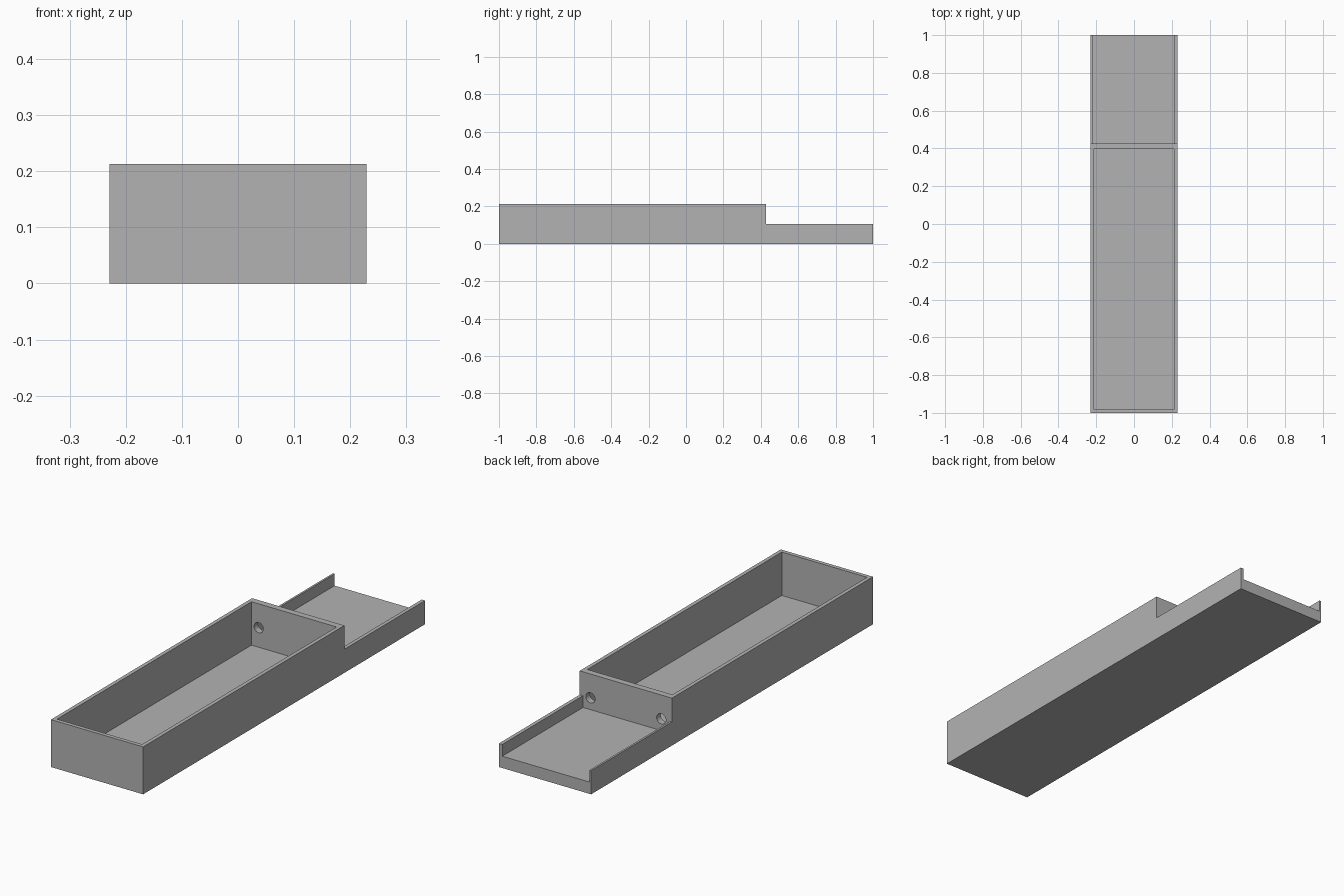
import bpy
import bmesh
from math import pi
from mathutils import Matrix, Vector

if "Cube" in bpy.data.objects:
    bpy.data.objects.remove(bpy.data.objects["Cube"], do_unlink=True)

HALF_W = 0.229      # half the outer width
TOP = 0.213         # tray height
RAIL_TOP = 0.106    # height of the shelf rails
STEP_Y = 0.427      # rear face of the tray

grey = bpy.data.materials.new("plain_grey")
grey.use_nodes = True
colour = (0.45, 0.45, 0.45, 1)
grey.diffuse_color = colour
grey.node_tree.nodes["Principled BSDF"].inputs["Base Color"].default_value = colour


def add_object(name, bm):
    bmesh.ops.recalc_face_normals(bm, faces=bm.faces)
    mesh = bpy.data.meshes.new(name)
    bm.to_mesh(mesh)
    bm.free()
    mesh.materials.append(grey)
    obj = bpy.data.objects.new(name, mesh)
    bpy.context.collection.objects.link(obj)
    return obj


def box(name, low, high):
    low, high = Vector(low), Vector(high)
    bm = bmesh.new()
    place = Matrix.Translation((low + high) / 2) @ Matrix.Diagonal((*(high - low), 1))
    bmesh.ops.create_cube(bm, size=1, matrix=place)
    return add_object(name, bm)


def rod(name, x, z, radius):
    bm = bmesh.new()
    place = Matrix.Translation((x, STEP_Y - 0.015, z)) @ Matrix.Rotation(pi / 2, 4, "X")
    bmesh.ops.create_cone(bm, cap_ends=True, segments=32, radius1=radius,
                          radius2=radius, depth=0.1, matrix=place)
    return add_object(name, bm)


def cut(target, cutter):
    mod = target.modifiers.new("cut", "BOOLEAN")
    mod.operation = "DIFFERENCE"
    mod.solver = "EXACT"
    mod.object = cutter
    bpy.context.view_layer.objects.active = target
    bpy.ops.object.modifier_apply(modifier=mod.name)
    bpy.data.objects.remove(cutter, do_unlink=True)


# Stepped body: side profile extruded across the width
profile = [(-1, 0), (1, 0), (1, RAIL_TOP), (STEP_Y, RAIL_TOP), (STEP_Y, TOP), (-1, TOP)]
bm = bmesh.new()
side = bm.faces.new([bm.verts.new((-HALF_W, y, z)) for y, z in profile])
swept = bmesh.ops.extrude_face_region(bm, geom=[side])["geom"]
bmesh.ops.translate(bm, vec=(2 * HALF_W, 0, 0),
                    verts=[v for v in swept if isinstance(v, bmesh.types.BMVert)])
tray = add_object("stepped_tray", bm)

# Deep compartment in the tall part
cut(tray, box("compartment_cutter", (-0.2115, -0.982, 0.018), (0.2115, 0.398, 0.3)))

# Open-ended shelf channel, with one rail thinner than the other
cut(tray, box("shelf_cutter", (-0.22, STEP_Y, 0.053), (0.2125, 1.1, 0.3)))

# Pair of round holes through the dividing wall
for x in (-0.176, 0.176):
    cut(tray, rod("hole_cutter", x, 0.106, 0.023))

# Smooth hole walls, sharp box edges
bpy.ops.object.select_all(action="DESELECT")
tray.select_set(True)
bpy.context.view_layer.objects.active = tray
bpy.ops.object.shade_smooth_by_angle(angle=pi / 6)
